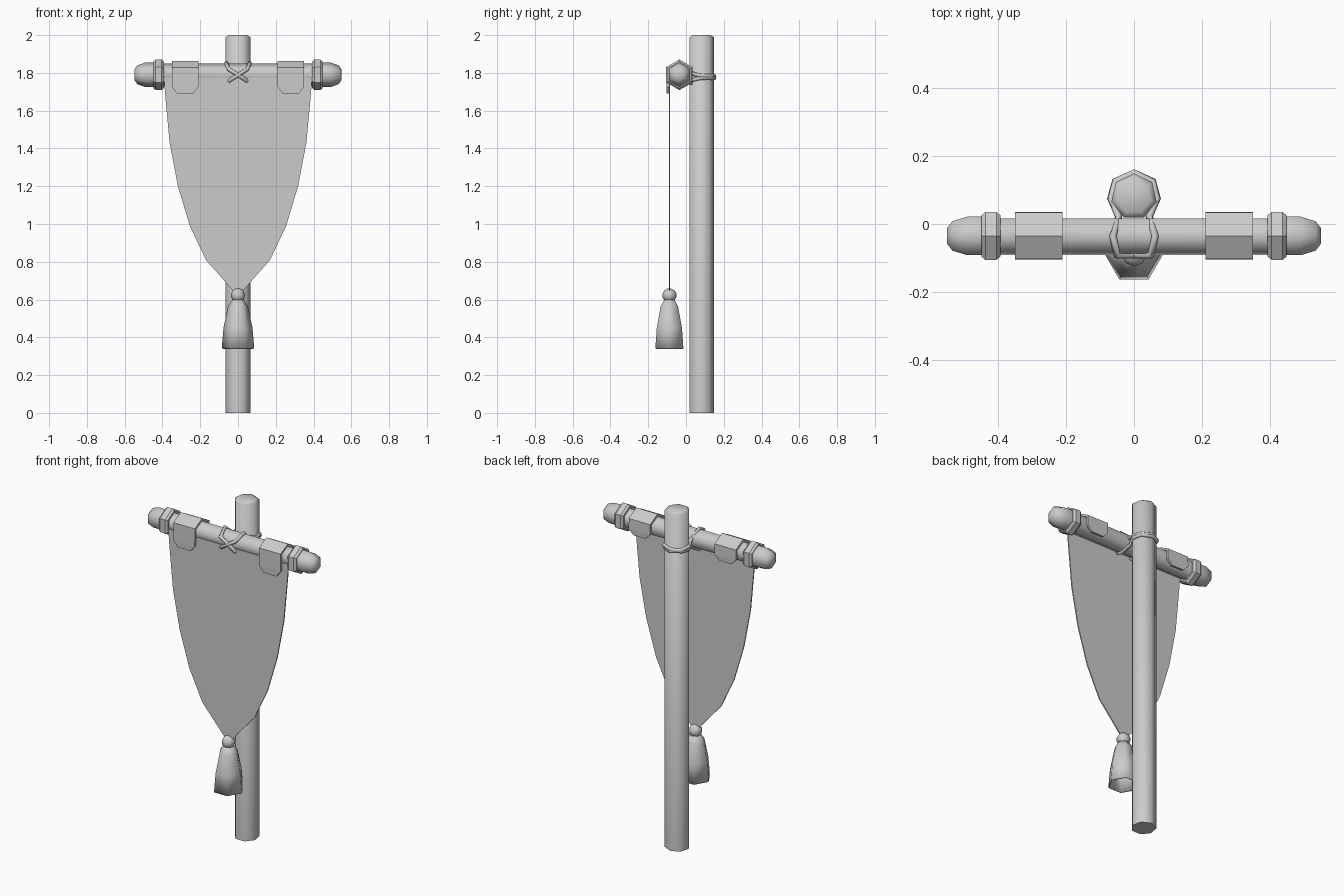
import bpy, math
from mathutils import Vector

if "Cube" in bpy.data.objects:
    bpy.data.objects.remove(bpy.data.objects["Cube"])

BAR_Y, BAR_Z = -0.035, 1.79


def add_mesh(name, verts, faces, smooth=None):
    me = bpy.data.meshes.new(name)
    me.from_pydata(verts, [], faces)
    me.update()
    ob = bpy.data.objects.new(name, me)
    bpy.context.collection.objects.link(ob)
    if smooth:
        me.shade_smooth()
        me.set_sharp_from_angle(angle=math.radians(smooth))
    return ob


def lathe(name, profile, sides, origin, axis='Z', phase=0.0, smooth=None, caps=(True, True)):
    """Rings of (radius, distance along axis) joined into a faceted solid."""
    verts, faces = [], []
    for r, t in profile:
        for i in range(sides):
            a = phase + math.tau * i / sides
            c, s = r * math.cos(a), r * math.sin(a)
            p = (c, s, t) if axis == 'Z' else (t, c, s)
            verts.append(Vector(origin) + Vector(p))
    for k in range(len(profile) - 1):
        for i in range(sides):
            j = (i + 1) % sides
            faces.append((k * sides + i, k * sides + j, (k + 1) * sides + j, (k + 1) * sides + i))
    if caps[0]:
        faces.append(tuple(reversed(range(sides))))
    if caps[1]:
        faces.append(tuple(range((len(profile) - 1) * sides, len(profile) * sides)))
    return add_mesh(name, verts, faces, smooth)


def thicken(ob, t, offset=0.0):
    m = ob.modifiers.new("thickness", 'SOLIDIFY')
    m.thickness, m.offset = t, offset


# Upright seven-sided pole
lathe("pole", [(0.068, 0), (0.068, 1.988), (0.05, 2.0)], 7, (0, 0.08, 0),
      phase=math.pi / 2, smooth=55)

# Hexagonal crossbar with rounded, slightly thicker ends
half = [(0.026, 0.549), (0.05, 0.533), (0.065, 0.49), (0.065, 0.44), (0.059, 0.40)]
bar = [(r, -x) for r, x in half] + [(r, x) for r, x in reversed(half)]
lathe("crossbar", bar, 6, (0, BAR_Y, BAR_Z), 'X', math.pi / 2, smooth=65)

for side, s in (("left", -1), ("right", 1)):
    # Bevelled collar near the bar end
    lathe(f"collar_{side}", [(0.055, -0.028), (0.07, -0.028), (0.081, -0.016), (0.081, 0.016),
                             (0.07, 0.028), (0.055, 0.028)],
          6, (s * 0.42, BAR_Y, BAR_Z), 'X', math.pi / 2)

    # Strap folded over the bar, with clipped corners at both ends
    rows = [(-0.096, 1.69, 0.042), (-0.097, 1.725, 0.07), (-0.097, 1.825, 0.07),
            (BAR_Y, 1.857, 0.07), (0.028, 1.823, 0.07), (0.028, 1.765, 0.07), (0.026, 1.735, 0.04)]
    verts = [(s * 0.28 + e * w, y, z) for y, z, w in rows for e in (-1, 1)]
    faces = [(2 * i, 2 * i + 1, 2 * i + 3, 2 * i + 2) for i in range(len(rows) - 1)]
    thicken(add_mesh(f"strap_{side}", verts, faces), 0.014)

# Flat banner cloth tapering to a point
edge = [(0.392, 1.775), (0.387, 1.70), (0.362, 1.43), (0.318, 1.20),
        (0.255, 0.99), (0.17, 0.81), (0.025, 0.645)]
verts = [(e * x, -0.087, z) for x, z in edge for e in (-1, 1)]
faces = [(2 * i, 2 * i + 2, 2 * i + 3, 2 * i + 1) for i in range(len(edge) - 1)]
thicken(add_mesh("banner_cloth", verts, faces), 0.007)

# Tassel knot and open skirt
knot = [(0.038 * math.cos(a), 0.038 * math.sin(a))
        for a in (math.radians(d) for d in (-75, -45, -15, 15, 45, 75))]
lathe("tassel_knot", knot, 8, (0, -0.088, 0.622), smooth=60)
skirt = lathe("tassel_skirt", [(0.086, 0.34), (0.077, 0.45), (0.053, 0.565), (0.03, 0.60)], 6,
              (0, -0.088, 0), smooth=65, caps=(False, True))
thicken(skirt, 0.006, -1)

# Two crossed rope loops lashing the bar to the pole
for side, s in (("left", -1), ("right", 1)):
    pts = [(0, 0.15, 1.778 + s * 0.006), (0.055, 0.125, 1.782), (0.068, 0.075, 1.785),
           (0.045, 0.022, 1.80), (0.062, -0.035, 1.852), (0.05, -0.092, 1.82),
           (-0.045, -0.092, 1.76), (-0.062, -0.035, 1.728), (-0.045, 0.022, 1.76),
           (-0.068, 0.075, 1.772), (-0.055, 0.125, 1.774)]
    cu = bpy.data.curves.new(f"rope_{side}", 'CURVE')
    cu.dimensions = '3D'
    cu.bevel_depth, cu.bevel_resolution = 0.011, 1
    sp = cu.splines.new('POLY')
    sp.points.add(len(pts) - 1)
    for p, (x, y, z) in zip(sp.points, pts):
        p.co = (s * x, y, z, 1)
    sp.use_cyclic_u = True
    bpy.context.collection.objects.link(bpy.data.objects.new(f"rope_{side}", cu))
